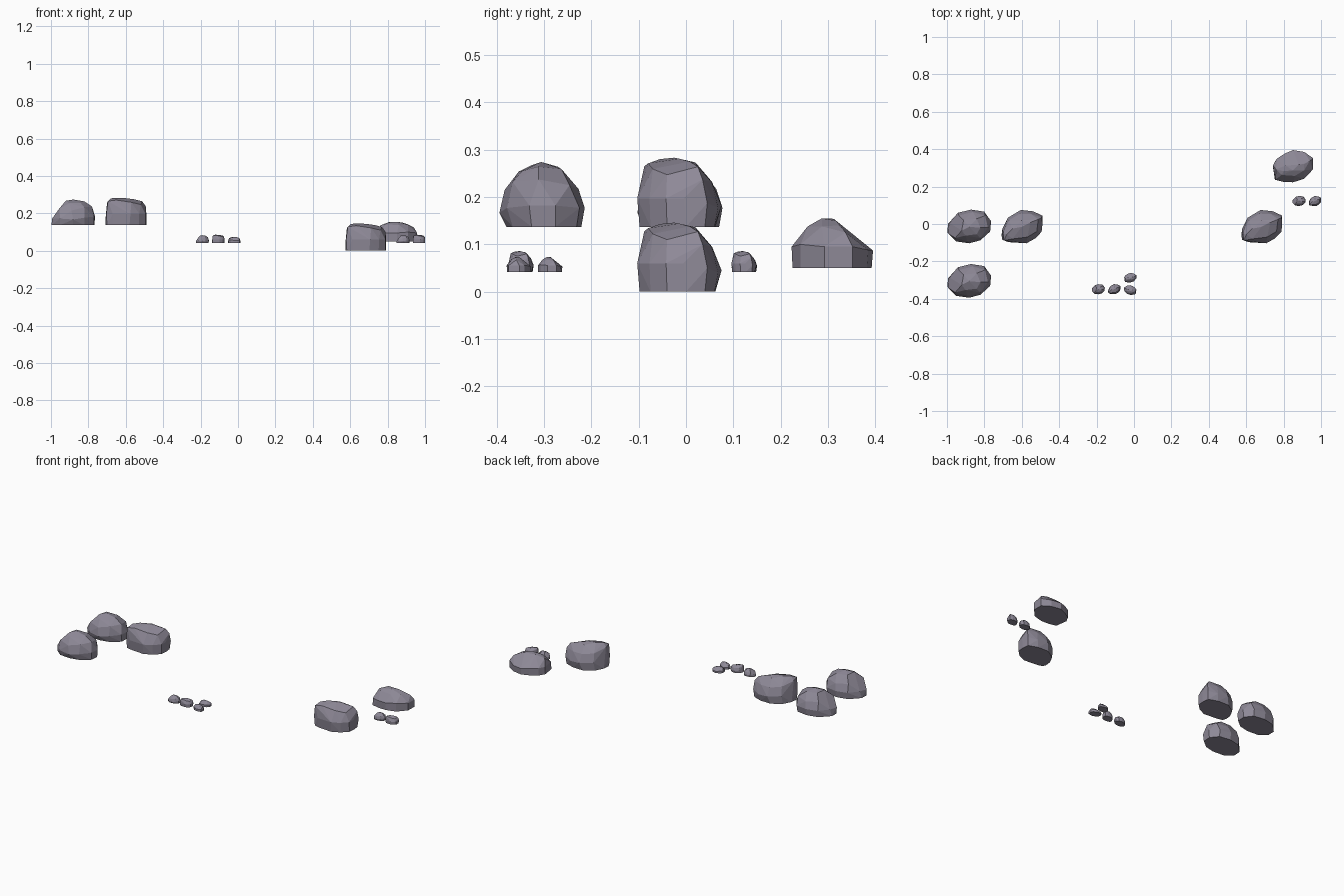
import bpy, bmesh, math

# Rock shapes: points around the origin, wrapped in a faceted hull
ROUND = [
    # base
    (-.116, -.045, 0), (-.07, -.083, 0), (.0, -.088, 0), (.06, -.075, 0), (.11, -.035, 0),
    (.113, .015, 0), (.078, .06, 0), (.01, .07, 0), (-.06, .055, 0), (-.114, .0, 0),
    # belly
    (-.113, -.05, .035), (-.07, -.093, .035), (.0, -.103, .03), (.06, -.087, .04), (.112, -.04, .045),
    (.117, .015, .045), (.08, .066, .04), (.01, .077, .04), (-.06, .06, .04), (-.105, .005, .04),
    # shoulder
    (-.075, -.075, .088), (-.01, -.092, .078), (.06, -.075, .095), (.1, -.02, .1),
    (.085, .045, .088), (.02, .064, .08), (-.055, .045, .088),
    # crown
    (-.04, -.035, .13), (-.02, -.062, .117), (.04, -.055, .118), (.0, -.015, .137),
    (.06, -.02, .127), (.04, .028, .122), (-.03, .02, .127)]
BLOCK = [
    (-.108, -.06, 0), (-.1, -.082, 0), (-.07, -.09, 0), (.02, -.098, 0), (.07, -.075, 0),
    (.106, -.04, 0), (.11, .0, 0), (.105, .04, 0), (.05, .06, 0), (-.02, .062, 0), (-.078, .025, 0), (-.104, -.025, 0),
    (-.107, -.06, .05), (-.104, -.084, .06), (-.07, -.097, .06), (.025, -.103, .06), (.072, -.077, .06),
    (.106, -.042, .06), (.11, -.005, .06), (.11, .045, .05), (.06, .068, .04), (-.005, .075, .045), (-.075, .033, .05),
    (-.1, -.05, .12), (-.095, -.088, .128), (-.05, -.08, .134), (.03, -.07, .122), (.08, -.04, .11),
    (.107, .035, .1), (.05, .054, .095), (-.01, .055, .095), (-.068, .02, .1),
    (-.08, -.055, .143), (-.05, -.025, .146), (.0, -.015, .144), (.046, .008, .138), (.088, .025, .127), (.0, .02, .136)]
WEDGE = [
    (-.108, .01, 0), (-.097, -.065, 0), (-.05, -.075, 0), (.0, -.077, 0), (.06, -.06, 0), (.106, -.01, 0),
    (.107, .05, 0), (.06, .08, 0), (.0, .09, 0), (-.043, .073, 0), (-.088, .045, 0),
    (-.107, .01, .045), (-.095, -.065, .045), (-.05, -.077, .045), (.0, -.079, .045), (.06, -.06, .05),
    (.107, -.01, .045), (.108, .05, .045), (.06, .083, .038), (.0, .093, .037), (-.043, .075, .042),
    (-.088, .046, .045),
    (-.09, -.01, .085), (-.06, -.04, .09), (.01, -.045, .088), (.06, -.015, .088), (.09, .035, .075),
    (-.05, -.02, .1), (-.04, .01, .104), (.0, -.015, .105), (.03, .015, .1), (.06, .02, .09)]

# Violet-grey stone
stone = bpy.data.materials.new("stone")
stone.diffuse_color = (.27, .25, .31, 1)


def rock(name, shape, x, y, z, s=1.0, flip=1):
    bm = bmesh.new()
    for p in shape:
        bm.verts.new((x + p[0] * s * flip, y + p[1] * s, z + p[2] * s))
    res = bmesh.ops.convex_hull(bm, input=bm.verts[:])
    junk = set(res["geom_interior"]) | set(res["geom_unused"])
    bmesh.ops.delete(bm, geom=[v for v in junk if isinstance(v, bmesh.types.BMVert)], context='VERTS')
    # merge nearly flat triangles into broad facets
    bmesh.ops.dissolve_limit(bm, angle_limit=math.radians(4), verts=bm.verts[:], edges=bm.edges[:])
    bmesh.ops.recalc_face_normals(bm, faces=bm.faces[:])
    me = bpy.data.meshes.new(name)
    bm.to_mesh(me)
    bm.free()
    me.materials.append(stone)
    bpy.context.collection.objects.link(bpy.data.objects.new(name, me))


# Large boulders
rock("boulder_round_back", ROUND, -.881, 0, .137)
rock("boulder_round_front", ROUND, -.881, -.291, .137)
rock("boulder_block_left", BLOCK, -.6, 0, .137)
rock("boulder_block_right", BLOCK, .682, 0, 0)
rock("boulder_wedge", WEDGE, .85, .302, .05)

# Pebbles
SMALL = .3
rock("pebble_round_left", ROUND, -.191, -.345, .042, SMALL)
rock("pebble_block_left", BLOCK, -.106, -.344, .042, SMALL)
rock("pebble_wedge_front", WEDGE, -.02, -.355, .042, SMALL, flip=-1)
rock("pebble_wedge_back", WEDGE, -.02, -.289, .042, SMALL)
rock("pebble_round_right", ROUND, .882, .127, .042, SMALL)
rock("pebble_block_right", BLOCK, .967, .127, .042, SMALL)
